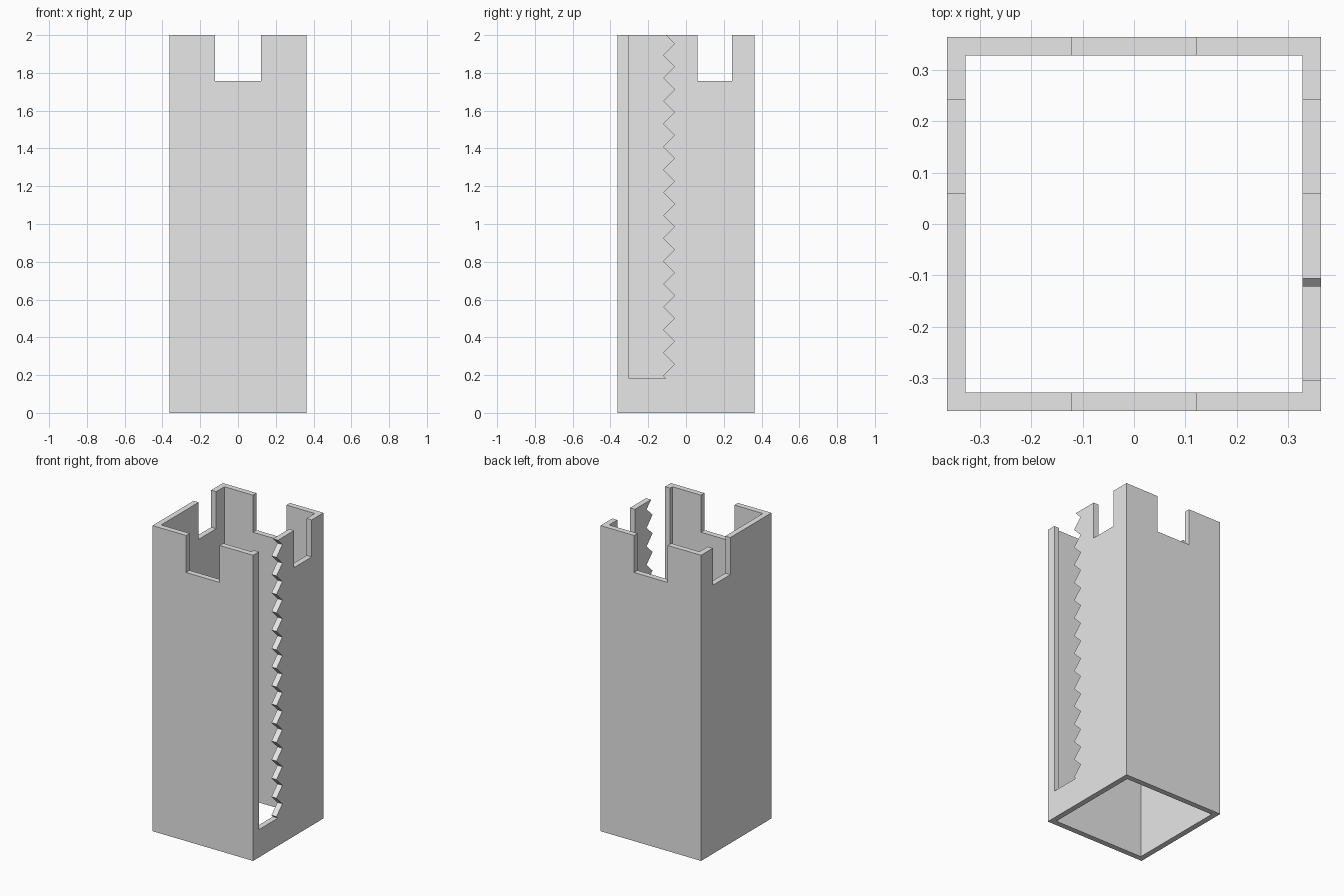
import bpy
import bmesh
from mathutils import Vector

default = bpy.data.objects.get("Cube")
if default:
    bpy.data.objects.remove(default, do_unlink=True)

U = 2 / 33            # design module
HEIGHT = 33 * U
HALF = 6 * U          # half of the outer width
WALL = 0.6 * U
INNER = HALF - WALL

grey = bpy.data.materials.new("light grey")
grey.use_nodes = True
grey.diffuse_color = (0.8, 0.8, 0.8, 1)
grey.node_tree.nodes["Principled BSDF"].inputs["Base Color"].default_value = (0.8, 0.8, 0.8, 1)


def prism(name, outline, depth):
    """Extrude a closed outline of 3D points along the depth vector."""
    bm = bmesh.new()
    face = bm.faces.new([bm.verts.new(p) for p in outline])
    swept = bmesh.ops.extrude_face_region(bm, geom=[face], use_keep_orig=True)
    moved = [v for v in swept["geom"] if isinstance(v, bmesh.types.BMVert)]
    bmesh.ops.translate(bm, verts=moved, vec=Vector(depth))
    bmesh.ops.recalc_face_normals(bm, faces=bm.faces)
    mesh = bpy.data.meshes.new(name)
    bm.to_mesh(mesh)
    bm.free()
    obj = bpy.data.objects.new(name, mesh)
    bpy.context.collection.objects.link(obj)
    mesh.materials.append(grey)
    return obj


def box(name, x0, x1, y0, y1, z0, z1):
    base = [(x0, y0, z0), (x1, y0, z0), (x1, y1, z0), (x0, y1, z0)]
    return prism(name, base, (0, 0, z1 - z0))


# Square tube body
body = box("square_tube", -HALF, HALF, -HALF, HALF, 0, HEIGHT)
bore = box("bore_cutter", -INNER, INNER, -INNER, INNER, -1, HEIGHT + 1)

# Rim notches, each passing through two opposite walls
rim = HEIGHT - 4 * U
front_back = box("front_back_notch_cutter", -2 * U, 2 * U, -1, 1, rim, HEIGHT + 1)
left_right = box("side_notch_cutter", -1, 1, U, 4 * U, rim, HEIGHT + 1)

# Slot with a saw-tooth rear edge in the left wall
floor = 3 * U
tip, root, back = -2 * U, -U, -5 * U
first_tip = floor + U / 4
points = [(back, floor), (tip + U / 4, floor)]
for i in range(15):
    z = first_tip + 2 * U * i
    points += [(tip, z), (root, z + U)]
points += [(tip, first_tip + 30 * U), (tip, HEIGHT + 1), (back, HEIGHT + 1)]
slot = prism("toothed_slot_cutter", [(INNER - 0.1, y, z) for y, z in points], (0.3, 0, 0))

# Cut the openings and discard the cutters
for cutter in (bore, front_back, left_right, slot):
    cutter.hide_render = True
    cut = body.modifiers.new(cutter.name, "BOOLEAN")
    cut.operation = "DIFFERENCE"
    cut.solver = "EXACT"
    cut.object = cutter
bpy.context.view_layer.objects.active = body
body.select_set(True)
for name in [m.name for m in body.modifiers]:
    bpy.ops.object.modifier_apply(modifier=name)
for cutter in (bore, front_back, left_right, slot):
    bpy.data.objects.remove(cutter, do_unlink=True)
